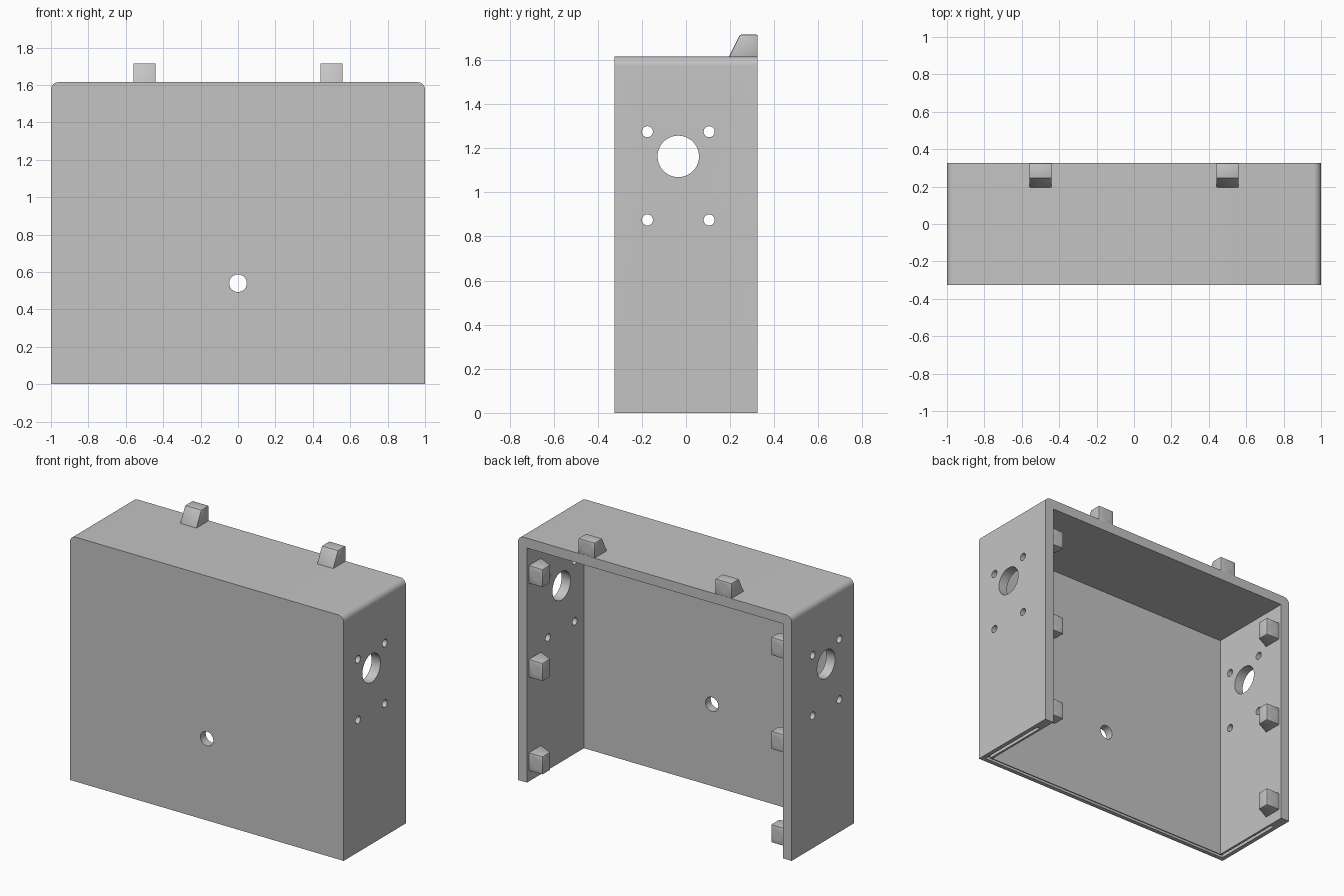
import bpy, bmesh, math
from mathutils import Matrix, Vector

if "Cube" in bpy.data.objects:
    bpy.data.objects.remove(bpy.data.objects["Cube"])

grey = bpy.data.materials.new("light_grey")
grey.use_nodes = True
grey.diffuse_color = (0.55, 0.55, 0.55, 1)
grey.node_tree.nodes["Principled BSDF"].inputs["Base Color"].default_value = (0.55, 0.55, 0.55, 1)

DEPTH, HEIGHT, WALL = 0.325, 1.615, 0.065


def prism(name, pts, start, end, matrix=Matrix()):
    """Extrude a closed (u, v) profile along local z, then place it."""
    bm = bmesh.new()
    face = bm.faces.new([bm.verts.new((u, v, start)) for u, v in pts])
    ext = bmesh.ops.extrude_face_region(bm, geom=[face])["geom"]
    bmesh.ops.translate(bm, vec=(0, 0, end - start),
                        verts=[g for g in ext if isinstance(g, bmesh.types.BMVert)])
    bm.transform(matrix)
    bmesh.ops.recalc_face_normals(bm, faces=bm.faces)
    mesh = bpy.data.meshes.new(name)
    bm.to_mesh(mesh)
    bm.free()
    obj = bpy.data.objects.new(name, mesh)
    bpy.context.collection.objects.link(obj)
    mesh.materials.append(grey)
    return obj


def circle(u, v, r, n=40):
    return [(u + r * math.cos(i * math.tau / n), v + r * math.sin(i * math.tau / n)) for i in range(n)]


def arch(inset, bottom, r):
    """Door-shaped outline with rounded top corners."""
    w, h = 1 - inset, HEIGHT - inset
    pts = [(w, bottom)]
    for cx, a0 in ((w - r, 0), (r - w, 90)):
        for i in range(9 if r > 0.002 else 1):
            a = math.radians(a0 + (i * 11.25 if r > 0.002 else 45))
            k = 1 if r > 0.002 else math.sqrt(2)
            pts.append((cx + r * k * math.cos(a), h - r + r * k * math.sin(a)))
    return pts + [(-w, bottom)]


def apply(obj):
    bpy.ops.object.select_all(action="DESELECT")
    bpy.context.view_layer.objects.active = obj
    obj.select_set(True)
    for mod in list(obj.modifiers):
        bpy.ops.object.modifier_apply(modifier=mod.name)


def cut(obj, cutter):
    cutter.hide_render = True
    mod = obj.modifiers.new("cut", "BOOLEAN")
    mod.operation, mod.solver, mod.object = "DIFFERENCE", "EXACT", cutter
    apply(obj)
    bpy.data.objects.remove(cutter)


def smooth(obj):
    apply(obj)
    bpy.ops.object.shade_smooth_by_angle(angle=math.radians(30))


# Frames mapping profile axes (u, v, w) to the world
ALONG_Y = Matrix(((1, 0, 0, 0), (0, 0, 1, 0), (0, 1, 0, 0), (0, 0, 0, 1)))
ALONG_X = Matrix(((0, 0, 1, 0), (1, 0, 0, 0), (0, 1, 0, 0), (0, 0, 0, 1)))

# Housing, open at the back and underneath
body = prism("housing", arch(0, 0, 0.04), -DEPTH, DEPTH, ALONG_Y)
cut(body, prism("cavity", arch(WALL, -0.1, 0.001), -DEPTH + 0.055, 1, ALONG_Y))

# Seal groove around the back rim
ring = arch(0.022, -0.1, 0.025) + arch(0.046, -0.1, 0.01)[::-1]
cut(body, prism("rim_groove", ring, DEPTH - 0.022, 1, ALONG_Y))

# Groove under the front and side walls
o, i, f, b = 0.972, 0.95, -0.297, 0.21
under = [(-o, b), (-o, f), (o, f), (o, b), (i, b), (i, f + 0.022), (-i, f + 0.022), (-i, b)]
cut(body, prism("bottom_groove", under, -0.1, 0.022))

# Shaft and screw holes through both sides, cable hole in the front
cut(body, prism("shaft_hole", circle(-0.035, 1.163, 0.094, 56), -2, 2, ALONG_X))
for y in (-0.175, 0.105):
    for z in (0.875, 1.275):
        cut(body, prism("screw_hole", circle(y, z, 0.025, 28), -2, 2, ALONG_X))
cut(body, prism("cable_hole", circle(0, 0.54, 0.047), -1, 0, ALONG_Y))
smooth(body)


def lug(name, origin, out, back):
    """Wedge-shaped screw lug: 'out' points away from its wall."""
    out, y = Vector(out), Vector((0, 1, 0))
    frame = Matrix((y, out, y.cross(out))).transposed().to_4x4()
    frame.translation = origin
    profile = [(back, -0.004), (back, 0.1), (back - 0.08, 0.1), (back - 0.132, -0.004)]
    obj = prism(name, profile, -0.06, 0.06, frame)
    bev = obj.modifiers.new("soft_edges", "BEVEL")
    bev.width, bev.segments = 0.006, 2
    apply(obj)
    hole = Matrix.Translation(Vector(origin) + out * 0.058) @ ALONG_Y
    cut(obj, prism("lug_hole", circle(0, 0, 0.027, 28), back - 0.065, back + 0.1, hole))
    smooth(obj)


for side, s in (("left", 1), ("right", -1)):
    # Lugs on the roof
    lug(side + "_top_lug", (s * 0.5, 0, HEIGHT), (0, 0, 1), DEPTH)
    # Lugs inside the side walls
    for place, z in (("lower", 0.13), ("middle", 0.747), ("upper", 1.367)):
        lug(f"{side}_{place}_inner_lug", (s * (1 - WALL), 0, z), (-s, 0, 0), DEPTH - 0.02)
